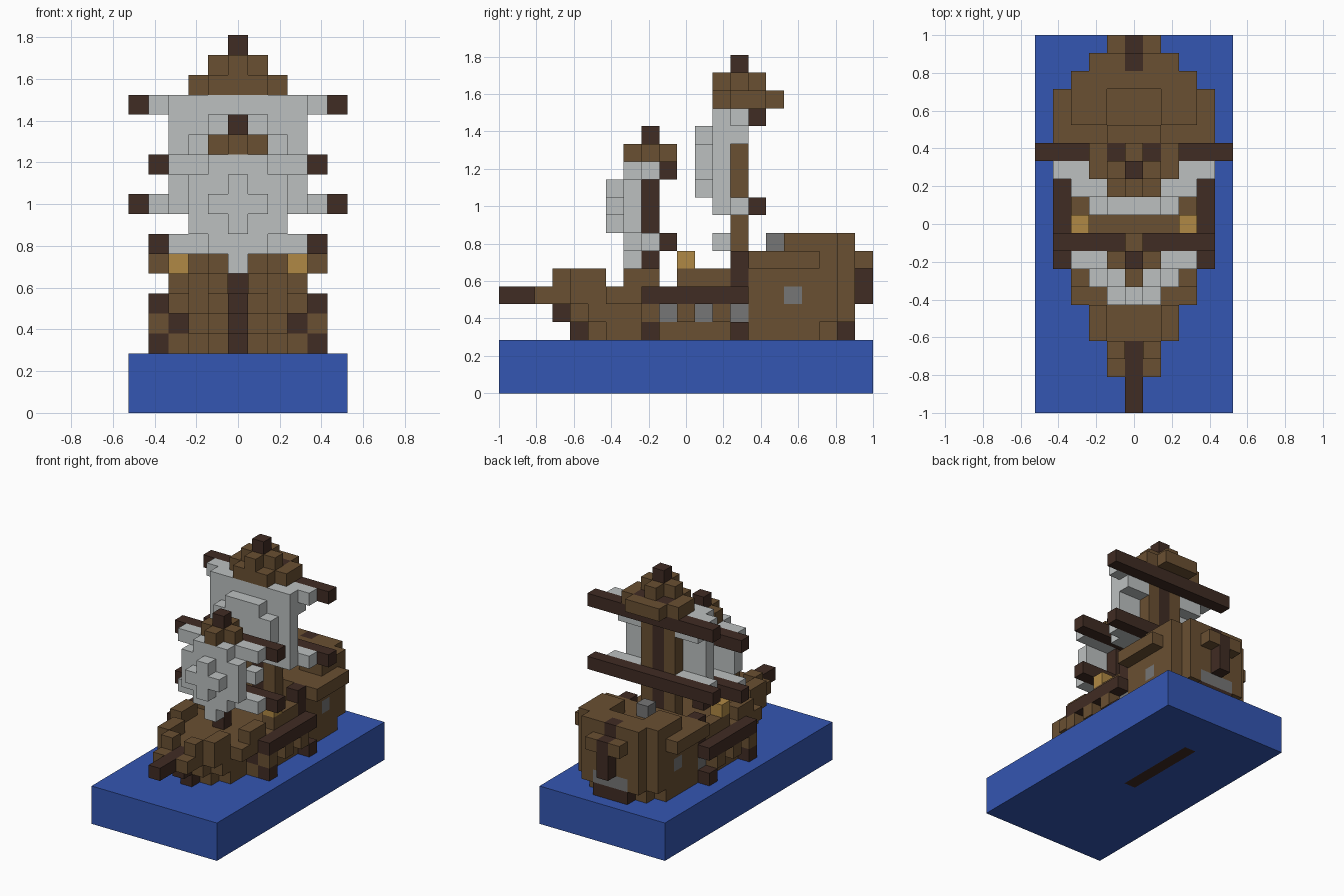
import bpy
import bmesh
from mathutils import Vector

cube = bpy.data.objects.get("Cube")
if cube:
    bpy.data.objects.remove(cube, do_unlink=True)

UNIT = 2 / 21          # edge of one block
LENGTH = 21            # blocks from bow to stern

COLOURS = {
    "sea_blue": (0.034, 0.093, 0.445),
    "oak": (0.144, 0.080, 0.032),
    "dark_oak": (0.051, 0.025, 0.017),
    "canvas": (0.503, 0.527, 0.527),
    "lantern_gold": (0.434, 0.250, 0.058),
    "stone_grey": (0.181, 0.181, 0.181),
}


def make_material(name, rgb):
    mat = bpy.data.materials.new(name)
    mat.use_nodes = True
    mat.diffuse_color = (*rgb, 1)
    bsdf = next(n for n in mat.node_tree.nodes if n.type == "BSDF_PRINCIPLED")
    bsdf.inputs["Base Color"].default_value = (*rgb, 1)
    bsdf.inputs["Roughness"].default_value = 0.9
    return mat


materials = {name: make_material(name, rgb) for name, rgb in COLOURS.items()}
blocks = {}            # block position -> (part, colour)


def span(value):
    first, last = value if isinstance(value, tuple) else (value, value)
    return range(first, last + 1)


def fill(part, colour, across, along, up):
    """Fill a block range, mirrored left and right; later fills replace earlier ones."""
    for x in span(across):
        for y in span(along):
            for z in span(up):
                blocks[x, y, z] = blocks[-x, y, z] = (part, colour)


# Sea slab with the keel showing underneath
fill("sea", "sea_blue", (0, 5), (0, 20), (0, 2))
fill("keel", "dark_oak", 0, (10, 16), 0)

# Hull: bow steps, waist and stern
fill("hull", "oak", (0, 1), 5, 3)
fill("hull", "oak", (0, 2), (6, 7), 3)
fill("hull", "oak", (0, 1), 4, 4)
fill("hull", "oak", (0, 2), (5, 7), 4)
fill("hull", "oak", (0, 1), (2, 3), 5)
fill("hull", "oak", (0, 2), (4, 5), 5)
fill("hull", "oak", (0, 3), (6, 7), 5)
fill("hull", "oak", (0, 3), (8, 13), (3, 5))
fill("hull", "oak", (0, 3), (14, 17), (3, 7))
fill("hull", "oak", (0, 3), 18, (4, 7))
fill("hull", "oak", (0, 2), 18, 3)
fill("hull", "oak", (0, 2), 19, (4, 8))

# Stem and bowsprit
fill("bowsprit", "dark_oak", 0, (0, 3), 5)
fill("stem", "dark_oak", 0, 3, 4)
fill("stem", "dark_oak", 0, 4, 3)

# Bulwarks
fill("bulwark", "oak", 1, 3, 6)
fill("bulwark", "oak", 2, (4, 5), 6)
fill("bulwark", "oak", 3, (7, 8), 6)
fill("bulwark", "oak", 3, (10, 12), 6)
fill("post", "dark_oak", 3, 13, (6, 7))
fill("lantern", "lantern_gold", 3, 10, 7)

# Side rails, ribs and gun ports
fill("side_rail", "dark_oak", 4, (8, 13), 5)
fill("rib", "dark_oak", 3, 8, 4)
for y in (8, 13):
    fill("rib", "dark_oak", 4, y, 3)
for y in (8, 10, 12):
    fill("port_frame", "oak", 4, y, 4)
for y in (9, 11, 13):
    fill("gun_port", "stone_grey", 3, y, 4)

# Stern castle
fill("stern_rail", "oak", 4, (14, 17), 7)
fill("stern_wall", "oak", (2, 3), (16, 17), 8)
fill("stern_wall", "oak", (0, 3), 18, 8)
fill("stern_wall", "oak", 1, 20, 7)
fill("rudder", "dark_oak", 0, 20, (5, 7))
fill("rudder", "dark_oak", 0, 19, 8)
fill("rudder", "dark_oak", (0, 1), 19, 3)
fill("stern_window", "stone_grey", (0, 1), 19, 4)
fill("side_window", "stone_grey", 3, 16, 5)
fill("wheel", "stone_grey", 0, 15, 8)

# Foremast with yards, bellied sail and crow's nest
fill("fore_sail", "canvas", 0, 7, 7)
fill("fore_sail", "canvas", (0, 2), 7, (9, 11))
fill("fore_sail", "canvas", (0, 1), 6, 10)
fill("fore_sail", "canvas", 0, 6, (9, 11))
for z in (8, 12):
    fill("fore_sail", "canvas", (0, 1), 7, z)
    fill("fore_sail", "canvas", (0, 3), 8, z)
    fill("fore_yard", "dark_oak", (0, 4), 9, z)
fill("fore_mast", "dark_oak", 0, 8, (6, 12))
fill("fore_nest", "oak", 0, (7, 9), 13)
fill("fore_nest", "oak", 1, 8, 13)
fill("fore_mast", "dark_oak", 0, 8, (13, 14))

# Main mast with yards, bellied sail and crow's nest
fill("main_sail", "canvas", 0, 12, 8)
fill("main_sail", "canvas", (0, 3), 12, (10, 15))
fill("main_sail", "canvas", (0, 1), 11, (11, 14))
fill("main_sail", "canvas", 2, 11, (12, 13))
fill("main_sail", "canvas", (2, 3), 13, 14)
for z in (10, 15):
    fill("main_sail", "canvas", (0, 4), 13, z)
    fill("main_yard", "dark_oak", (0, 5), 14, z)
fill("main_mast", "oak", 1, 13, (6, 15))
fill("main_mast", "dark_oak", 0, 13, (6, 15))
fill("main_nest", "oak", (0, 1), (12, 15), 16)
fill("main_nest", "oak", 2, (13, 14), 16)
fill("main_nest", "dark_oak", 1, 14, 16)
fill("main_nest", "oak", 0, (12, 14), 17)
fill("main_nest", "oak", 1, 13, 17)
fill("main_mast", "dark_oak", 0, 13, 18)


def build_part(part):
    """Make one mesh from the outward faces of a part's blocks."""
    cells = {p: c for p, (name, c) in blocks.items() if name == part}
    slots = sorted(set(cells.values()))
    bm = bmesh.new()
    verts = {}

    def vert(point):
        key = tuple(round(2 * c) for c in point)
        if key not in verts:
            x, y, z = point
            verts[key] = bm.verts.new(Vector((x, y - LENGTH / 2, z)) * UNIT)
        return verts[key]

    for cell, colour in cells.items():
        centre = Vector(cell) + Vector((0, 0.5, 0.5))
        for axis in range(3):
            for sign in (-1, 1):
                normal = Vector((0, 0, 0))
                normal[axis] = sign
                if tuple(int(a + b) for a, b in zip(cell, normal)) in blocks:
                    continue
                u = Vector((0, 0, 0))
                u[(axis + 1) % 3] = 0.5
                v = normal.cross(u)
                mid = centre + normal / 2
                face = bm.faces.new([vert(mid + d) for d in (-u - v, u - v, u + v, v - u)])
                face.material_index = slots.index(colour)
    mesh = bpy.data.meshes.new(part)
    bm.to_mesh(mesh)
    bm.free()
    for colour in slots:
        mesh.materials.append(materials[colour])
    bpy.context.collection.objects.link(bpy.data.objects.new(part, mesh))


for part in sorted({name for name, _ in blocks.values()}):
    build_part(part)
